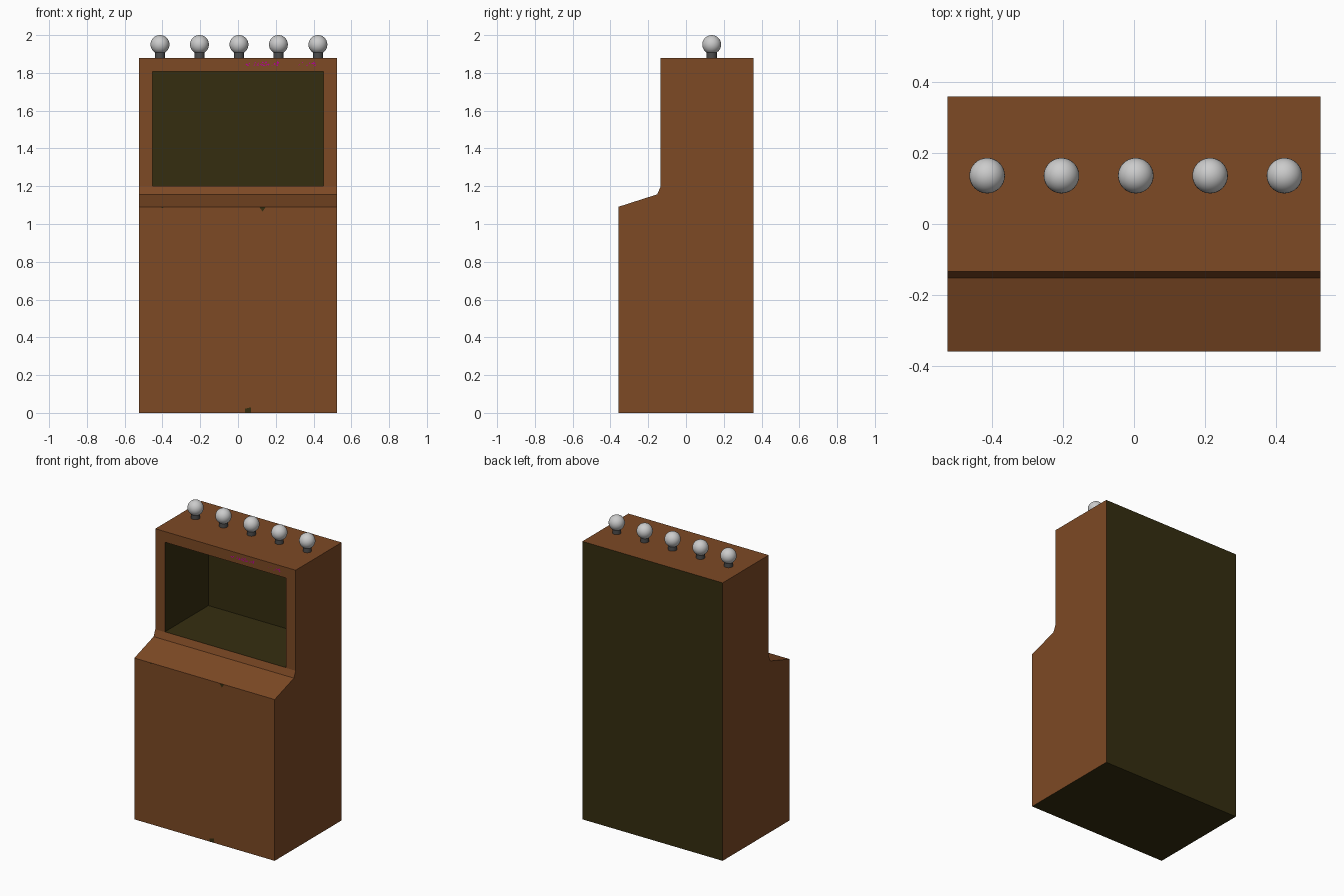
import bpy, bmesh, random
from mathutils import Vector

if "Cube" in bpy.data.objects:
    bpy.data.objects.remove(bpy.data.objects["Cube"])

random.seed(4)


def material(name, rgb):
    m = bpy.data.materials.new(name)
    m.diffuse_color = (*rgb, 1)
    m.use_nodes = True
    m.node_tree.nodes["Principled BSDF"].inputs["Base Color"].default_value = m.diffuse_color
    return m


WOOD = material("brown wood", (0.205, 0.067, 0.018))
OLIVE = material("dark olive", (0.036, 0.027, 0.005))
BULB = material("pale grey bulb", (0.60, 0.60, 0.60))
SOCKET = material("dark grey socket", (0.075, 0.075, 0.075))
MAGENTA = material("magenta paint", (0.50, 0.0, 0.33))


def finish(bm, name, *mats):
    mesh = bpy.data.meshes.new(name)
    bm.to_mesh(mesh)
    bm.free()
    for m in mats:
        mesh.materials.append(m)
    ob = bpy.data.objects.new(name, mesh)
    bpy.context.collection.objects.link(ob)
    return ob


# Cabinet body: side profile (y, z) extruded across the width
HALF_W, FRONT, BACK, TOP = 0.525, -0.134, 0.358, 1.88
profile = [(-0.358, 0), (BACK, 0), (BACK, TOP), (FRONT, TOP),
           (FRONT, 1.20), (-0.152, 1.157), (-0.358, 1.091)]
bm = bmesh.new()
side = bm.faces.new([bm.verts.new((-HALF_W, y, z)) for y, z in profile])
ext = bmesh.ops.extrude_face_region(bm, geom=[side])["geom"]
bmesh.ops.translate(bm, vec=(2 * HALF_W, 0, 0),
                    verts=[v for v in ext if isinstance(v, bmesh.types.BMVert)])
bmesh.ops.recalc_face_normals(bm, faces=bm.faces)

# Screen recess: inset the upper front, drop its lower edge to the sill, push back
screen = next(f for f in bm.faces
              if all(abs(v.co.y - FRONT) < 1e-4 for v in f.verts))
bmesh.ops.inset_individual(bm, faces=[screen], thickness=0.072, use_even_offset=True)
for v in screen.verts:
    if v.co.z < 1.5:
        v.co.z = 1.202
screen = bmesh.ops.extrude_discrete_faces(bm, faces=[screen])["faces"][0]
bmesh.ops.translate(bm, vec=(0, 0.465, 0), verts=screen.verts)
bmesh.ops.recalc_face_normals(bm, faces=bm.faces)

# Olive on the recess, the back and the underside
for f in bm.faces:
    c = f.calc_center_median()
    inside = abs(c.x) < 0.5 and c.y > FRONT + 0.01 and 1.19 < c.z < 1.82
    if inside or c.y > BACK - 0.001 or c.z < 0.001:
        f.material_index = 1
finish(bm, "cabinet_body", WOOD, OLIVE)

# Row of lamps on the roof
for i in range(5):
    x = 0.005 + (i - 2) * 0.209
    bpy.ops.mesh.primitive_cylinder_add(vertices=24, radius=0.027, depth=0.045,
                                        location=(x, 0.136, TOP + 0.0215))
    bpy.context.object.name = f"lamp_socket_{i + 1}"
    bpy.context.object.data.materials.append(SOCKET)
    bpy.ops.object.shade_smooth_by_angle()
    bpy.ops.mesh.primitive_uv_sphere_add(segments=32, ring_count=16, radius=0.05,
                                         location=(x, 0.136, 1.95))
    bpy.context.object.name = f"lamp_bulb_{i + 1}"
    bpy.context.object.data.materials.append(BULB)
    bpy.ops.object.shade_smooth()


def flat_plate(bm, points, y):
    """Thin plate facing the front, just proud of the surface."""
    face = bm.faces.new([bm.verts.new((x, y - 0.001, z)) for x, z in points])
    return face


# Faint abstract paint flecks along the header
bm = bmesh.new()
for x0, x1, count in ((0.04, 0.10, 6), (0.10, 0.22, 26), (0.32, 0.41, 9)):
    for _ in range(count):
        x, z = random.uniform(x0, x1), random.uniform(1.838, 1.858)
        w, h = random.uniform(0.003, 0.007), random.uniform(0.003, 0.005)
        flat_plate(bm, [(x - w, z - h), (x + w, z - h * 0.6), (x + w * 0.5, z + h)], FRONT)
finish(bm, "header_paint_flecks", MAGENTA)

# Small dark chips on the lower front edges
bm = bmesh.new()
flat_plate(bm, [(0.13, 1.066), (0.147, 1.09), (0.113, 1.09)], -0.358)
flat_plate(bm, [(-0.40, 1.083), (-0.392, 1.09), (-0.408, 1.09)], -0.358)
flat_plate(bm, [(0.038, 0.001), (0.07, 0.001), (0.07, 0.03), (0.038, 0.022)], -0.358)
finish(bm, "front_chips", OLIVE)
